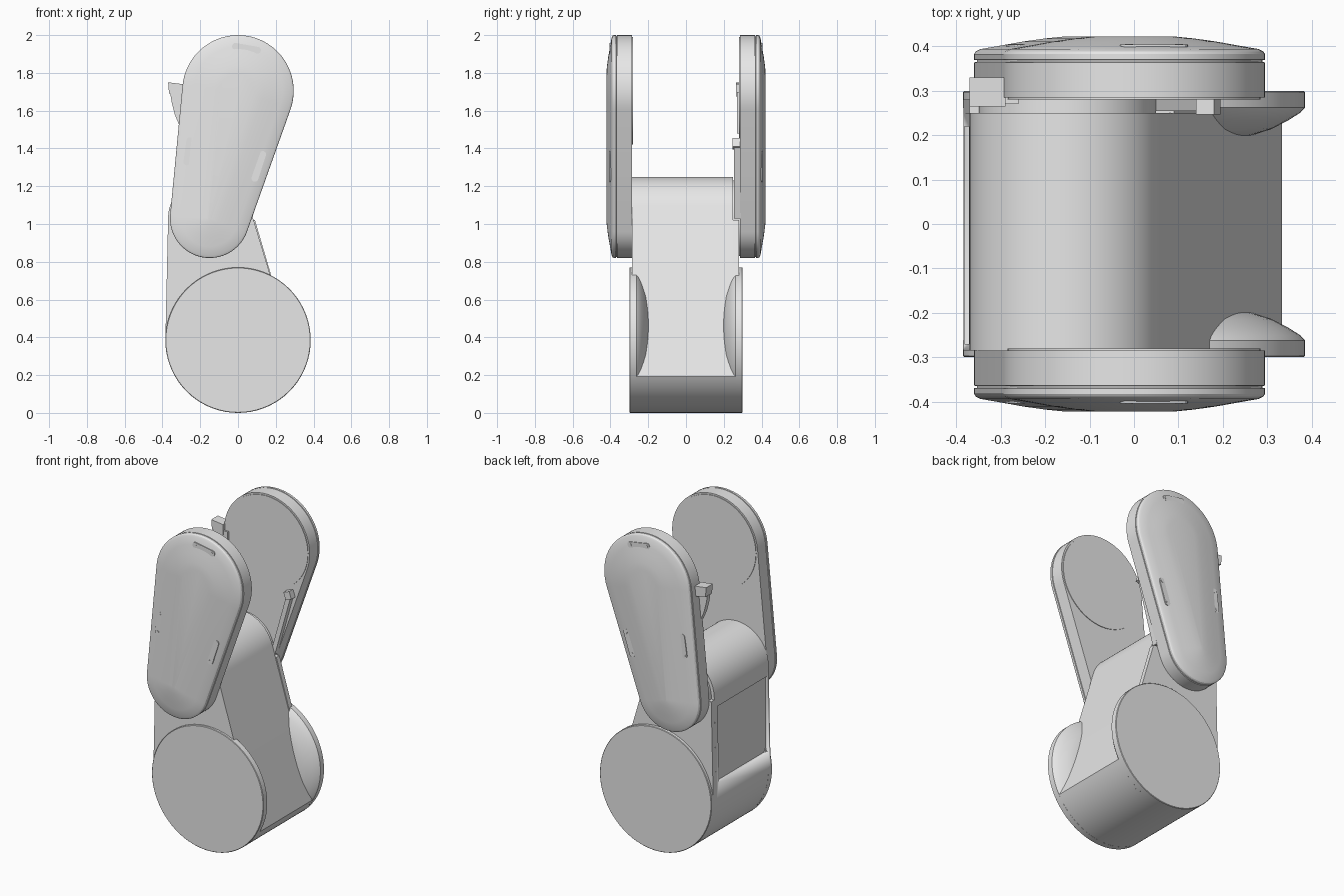
import bpy, bmesh, math
from math import cos, sin, radians

if "Cube" in bpy.data.objects:
    bpy.data.objects.remove(bpy.data.objects["Cube"])

grey = bpy.data.materials.new("light_grey")
grey.diffuse_color = (0.8, 0.8, 0.8, 1)
grey.use_nodes = True
grey.node_tree.nodes["Principled BSDF"].inputs["Base Color"].default_value = grey.diffuse_color

BASE = (0.0, 0.385)      # centres in (x, z)
ELBOW = (-0.15, 1.03)
HEAD = (0.0, 1.705)


def arc(c, r, a0, a1, n):
    """Points on an arc, angles in degrees."""
    return [(c[0] + r * cos(radians(a0 + (a1 - a0) * i / n)),
             c[1] + r * sin(radians(a0 + (a1 - a0) * i / n))) for i in range(n + 1)]


def circle(c, r, n=72):
    return arc(c, r, 0, 360, n)[:-1]


def loft(name, rings):
    """Closed solid through (xz outline, y) rings of equal point count."""
    bm = bmesh.new()
    loops = [[bm.verts.new((x, y, z)) for x, z in pts] for pts, y in rings]
    n = len(loops[0])
    for a, b in zip(loops, loops[1:]):
        for i in range(n):
            j = (i + 1) % n
            bm.faces.new((a[i], a[j], b[j], b[i]))
    bm.faces.new(loops[0])
    bm.faces.new(loops[-1])
    bmesh.ops.recalc_face_normals(bm, faces=bm.faces)
    me = bpy.data.meshes.new(name)
    bm.to_mesh(me)
    bm.free()
    me.materials.append(grey)
    ob = bpy.data.objects.new(name, me)
    bpy.context.collection.objects.link(ob)
    return ob


def slab(name, pts, y0, y1):
    return loft(name, [(pts, y0), (pts, y1)])


def cover_outline(inset):
    """Belt outline around the elbow and head circles."""
    r1, r2 = 0.21 - inset, 0.295 - inset
    dx, dz = HEAD[0] - ELBOW[0], HEAD[1] - ELBOW[1]
    phi = math.degrees(math.atan2(dz, dx))
    a = math.degrees(math.acos((r1 - r2) / math.hypot(dx, dz)))
    return arc(HEAD, r2, phi - a, phi + a, 40) + arc(ELBOW, r1, phi + a, phi - a + 360, 32)


def capsule(c, length, width, angle):
    """Rounded bar outline."""
    r, h = width / 2, length / 2 - width / 2
    d = (cos(radians(angle)) * h, sin(radians(angle)) * h)
    return (arc((c[0] + d[0], c[1] + d[1]), r, angle - 90, angle + 90, 6)
            + arc((c[0] - d[0], c[1] - d[1]), r, angle + 90, angle + 270, 6))


# Arm body: elbow round, straight sides, base round cut by the front slope
base_arc = arc(BASE, 0.3845, 180, 330, 50)
body = slab("arm_body", arc(ELBOW, 0.22, 16, 180, 48) + base_arc, -0.285, 0.25)
slab("arm_side_plate", [(0.09, 1.02), (-0.37, 1.02)] + base_arc, 0.249, 0.28)

# Recessed service panel on the left wall
cutter = slab("panel_cutter", [(-0.5, 0.5), (-0.36, 0.5), (-0.358, 0.97), (-0.5, 0.97)], -0.27, 0.22)
cutter.hide_render = True
cutter.hide_viewport = True
cut = body.modifiers.new("panel_recess", "BOOLEAN")
cut.operation = "DIFFERENCE"
cut.solver = "EXACT"
cut.object = cutter

for s, side in ((-1, "front"), (1, "back")):
    # Base discs with domed inner faces
    loft("base_disc_" + side, [(circle(BASE, r), s * y) for r, y in
         ((0.382, 0.30), (0.385, 0.297), (0.385, 0.262), (0.375, 0.251),
          (0.35, 0.235), (0.31, 0.214), (0.267, 0.20), (0.2, 0.19))])
    # Domed side covers with a seam groove
    loft("side_cover_" + side, [(cover_outline(i), s * y) for i, y in
         ((0, 0.285), (0, 0.364), (0.006, 0.365), (0.006, 0.369), (0, 0.37),
          (0, 0.383), (0.004, 0.389), (0.014, 0.394), (0.06, 0.402),
          (0.11, 0.411), (0.16, 0.418), (0.2, 0.422))])
    # Inner head disc and elbow pivot
    slab("head_disc_" + side, circle(HEAD, 0.285), s * 0.281, s * 0.30)
    slab("elbow_pivot_" + side, circle(ELBOW, 0.2), s * 0.24, s * 0.30)
    # Fastening plates with screws
    for c, length, angle in (((0.045, 1.93), 0.155, -10), ((0.11, 1.305), 0.17, 72),
                             ((-0.263, 1.385), 0.15, 82)):
        slab("fastening_plate_" + side, capsule(c, length, 0.036, angle), s * 0.397, s * 0.4045)
        for k in (-1, 1):
            d = k * (length / 2 - 0.02)
            p = (c[0] + d * cos(radians(angle)), c[1] + d * sin(radians(angle)))
            slab("plate_screw_" + side, circle(p, 0.009, 12), s * 0.40, s * 0.406)

# Latch on the left edge of the back cover
slab("latch_head", [(-0.37, 1.75), (-0.29, 1.74), (-0.29, 1.675), (-0.365, 1.69)], 0.265, 0.33)
slab("latch_fin", [(-0.36, 1.7), (-0.26, 1.7), (-0.26, 1.48), (-0.31, 1.52),
                   (-0.335, 1.58), (-0.35, 1.64)], 0.27, 0.30)

# Rail and block inside the back cover
slab("inner_rail", [(0.155, 1.42), (0.185, 1.42), (0.075, 1.03), (0.045, 1.03)], 0.255, 0.29)
slab("rail_block", [(0.14, 1.44), (0.18, 1.455), (0.195, 1.41), (0.155, 1.395)], 0.247, 0.29)

# Smooth the rounds, keep hard edges
cutter.hide_viewport = False
bpy.ops.object.select_all(action="DESELECT")
for ob in bpy.context.collection.objects:
    if ob.type == "MESH":
        ob.select_set(True)
bpy.context.view_layer.objects.active = body
bpy.ops.object.shade_smooth_by_angle(angle=radians(25))
cutter.hide_viewport = True
